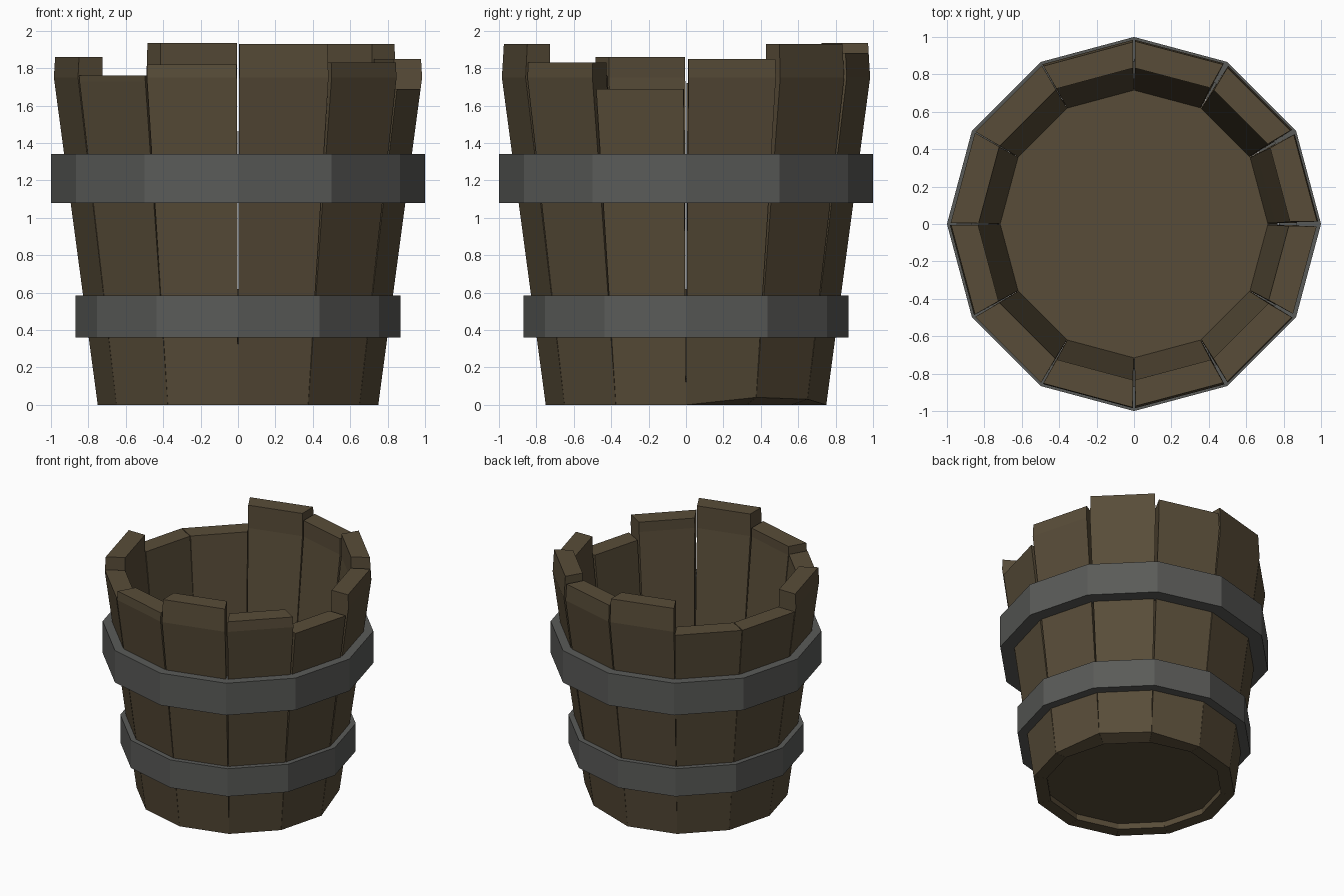
import bpy, bmesh, math

if "Cube" in bpy.data.objects:
    bpy.data.objects.remove(bpy.data.objects["Cube"])

SIDES = 12
STEP = math.tau / SIDES


def material(name, color):
    m = bpy.data.materials.new(name)
    m.diffuse_color = (*color, 1)
    m.use_nodes = True
    m.node_tree.nodes["Principled BSDF"].inputs["Base Color"].default_value = m.diffuse_color
    return m


wood = material("dark_wood", (0.098, 0.073, 0.040))
iron = material("grey_iron", (0.102, 0.104, 0.098))


def loft(name, rings, mat, closed=False):
    """Skin equal-length rings; cap the ends, or join last ring to first."""
    bm = bmesh.new()
    loops = [[bm.verts.new(p) for p in ring] for ring in rings]
    n = len(loops[0])
    pairs = list(zip(loops, loops[1:]))
    if closed:
        pairs.append((loops[-1], loops[0]))
    else:
        bm.faces.new(loops[0])
        bm.faces.new(loops[-1])
    for a, b in pairs:
        for i in range(n):
            j = (i + 1) % n
            bm.faces.new((a[i], a[j], b[j], b[i]))
    bmesh.ops.recalc_face_normals(bm, faces=bm.faces)
    me = bpy.data.meshes.new(name)
    bm.to_mesh(me)
    bm.free()
    me.materials.append(mat)
    ob = bpy.data.objects.new(name, me)
    bpy.context.collection.objects.link(ob)
    return ob


def polar(r, a, z):
    return (r * math.cos(a), r * math.sin(a), z)


def polygon(r, z):
    return [polar(r, i * STEP, z) for i in range(SIDES)]


# Wall profile: flared up to the bend, almost upright above it
BEND = 1.75


def outer(z):
    return 0.75 + 0.134 * min(z, BEND) - 0.06 * max(z - BEND, 0)


def inner(z):
    return 0.65 + 0.105 * min(z, BEND)


# Staves: uneven tops, gaps opening upwards, worn lower corners
tops = [1.85, 1.93, 1.88, 1.935, 1.72, 1.72, 1.86, 1.76, 1.82, 1.93, 1.83, 1.69]
gaps = [0.014, 0.014, 0.014, 0.006, 0.003, 0.003, 0.005,
        0.006, 0.006, 0.007, 0.010, 0.010]
worn = {1: 0.04, 2: 0.03}

for i, top in enumerate(tops):
    k = (i + 1) % SIDES
    rings = []
    for z in [0, 1.0, min(BEND, top - 0.03), top]:
        f = 0.05 + 0.95 * z / 1.8
        a = i * STEP + gaps[i] * f
        b = (i + 1) * STEP - gaps[k] * f
        za = worn.get(i, 0) if z == 0 else z
        zb = worn.get(k, 0) if z == 0 else z
        rings.append([polar(outer(z), a, za), polar(outer(z), b, zb),
                      polar(inner(z), b, z), polar(inner(z), a, z)])
    loft(f"stave_{i + 1}", rings, wood)

# Floor, slightly recessed underneath
loft("floor", [polygon(inner(0.05) + 0.01, 0.05), polygon(inner(0.62) + 0.01, 0.62)], wood)

# Hoops: upright bands around the staves
for name, r_in, r_out, z0, z1 in [("lower_hoop", 0.775, 0.87, 0.36, 0.585),
                                  ("upper_hoop", 0.87, 1.0, 1.08, 1.34)]:
    loft(name, [polygon(r_in, z0), polygon(r_out, z0),
                polygon(r_out, z1), polygon(r_in, z1)], iron, closed=True)
